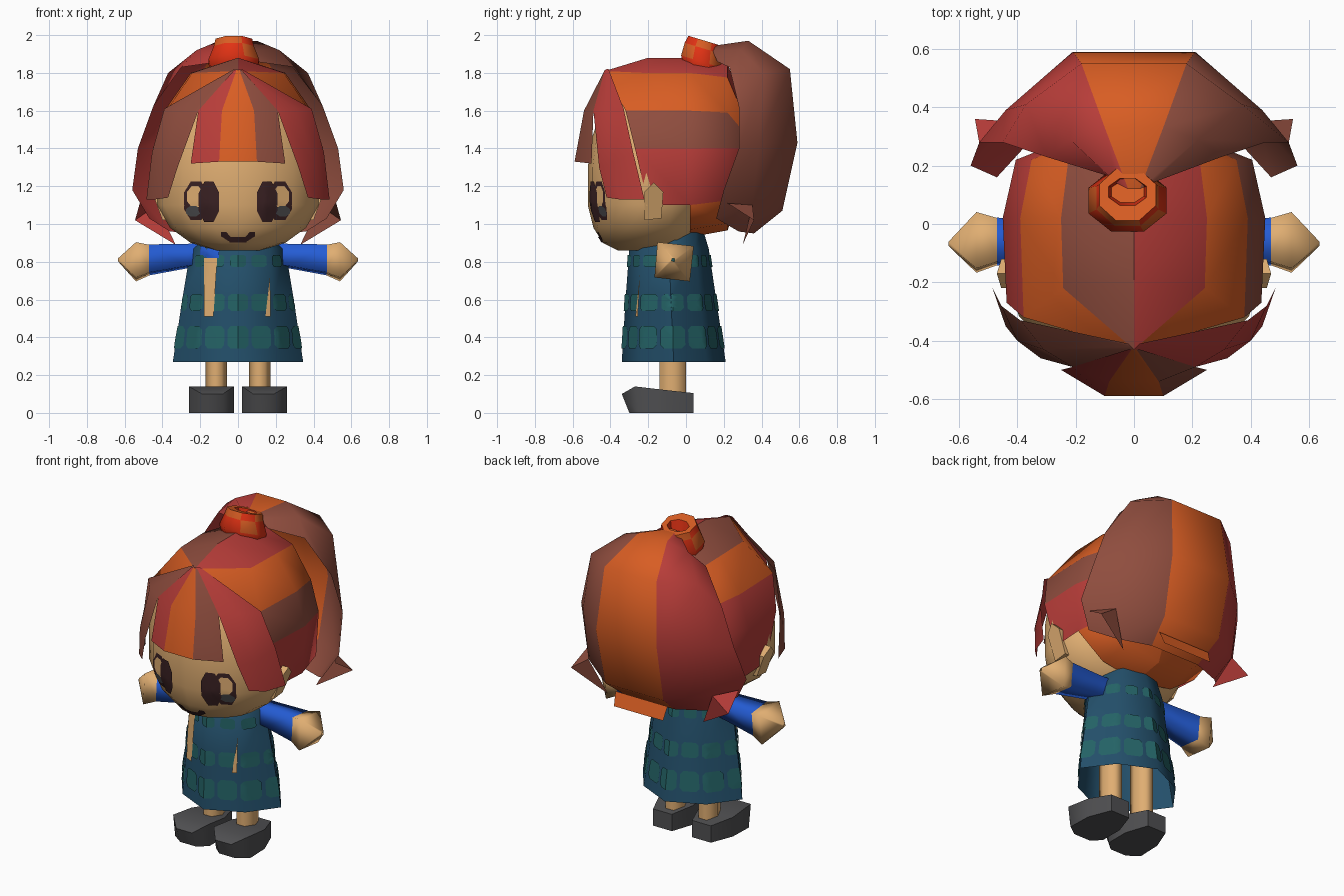
import bpy, bmesh, math
from mathutils import Vector
from mathutils.bvhtree import BVHTree

if "Cube" in bpy.data.objects:
    bpy.data.objects.remove(bpy.data.objects["Cube"])


def colour(name, *rgb):
    m = bpy.data.materials.new(name)
    m.diffuse_color = [((c / 255 + 0.055) / 1.055) ** 2.4 for c in rgb] + [1]
    m.use_nodes = True
    m.node_tree.nodes["Principled BSDF"].inputs["Base Color"].default_value = m.diffuse_color
    return m


ORANGE = colour("hair orange", 216, 93, 35)
RED = colour("hair red", 184, 61, 57)
BROWN = colour("hair brown", 143, 77, 62)
SKIN = colour("skin", 224, 174, 114)
BLUE = colour("sleeve blue", 36, 92, 212)
NAVY = colour("dress blue", 35, 79, 106)
TEAL = colour("dress teal", 36, 99, 102)
GREY = colour("shoe grey", 80, 80, 82)
DARK = colour("dark brown", 58, 33, 35)
BRIGHT = colour("bright red", 226, 50, 20)


def build(name, verts, faces, mats, index=None, angle=40, fix=True):
    """Mesh object; index lists the material of each face."""
    me = bpy.data.meshes.new(name)
    me.from_pydata([tuple(v) for v in verts], [], faces)
    for m in mats:
        me.materials.append(m)
    if index:
        for p, i in zip(me.polygons, index):
            p.material_index = i
    if fix:
        bm = bmesh.new()
        bm.from_mesh(me)
        bmesh.ops.recalc_face_normals(bm, faces=bm.faces)
        bm.to_mesh(me)
        bm.free()
    ob = bpy.data.objects.new(name, me)
    bpy.context.collection.objects.link(ob)
    if angle:
        bpy.ops.object.select_all(action='DESELECT')
        ob.select_set(True)
        bpy.context.view_layer.objects.active = ob
        bpy.ops.object.shade_smooth_by_angle(angle=math.radians(angle))
    return ob


def loft(name, rings, mats, closed=True, caps=True, colour_of=None, angle=40):
    """Skin a list of equal rings; colour_of(row, column) picks the material."""
    n = len(rings[0])
    verts = [v for r in rings for v in r]
    faces, index = [], []
    for r in range(len(rings) - 1):
        for c in range(n if closed else n - 1):
            d = (c + 1) % n
            faces.append((r * n + c, r * n + d, (r + 1) * n + d, (r + 1) * n + c))
            index.append(colour_of(r, c) if colour_of else 0)
    if caps:
        faces += [tuple(range(n)), tuple(range(len(verts) - n, len(verts)))]
        index += [0, 0]
    return build(name, verts, faces, mats, index, angle)


def oval(z, hx, yf, yb, n, front, back):
    """Horizontal superellipse ring with its own roundness in front and behind."""
    ring = []
    for i in range(n):
        a = 2 * math.pi * i / n
        s, c = math.sin(a), -math.cos(a)
        p = front if c < 0 else back
        ring.append((hx * math.copysign(abs(s) ** (2 / p), s),
                     (yf + yb) / 2 + (yb - yf) / 2 * math.copysign(abs(c) ** (2 / p), c), z))
    return ring


def surface(ob):
    return BVHTree.FromPolygons([v.co for v in ob.data.vertices],
                                [p.vertices[:] for p in ob.data.polygons])


def front_ray(u, v):
    return Vector((u, -2, v)), Vector((0, 1, 0))


def round_ray(u, v):
    d = Vector((math.sin(u), -math.cos(u), 0))
    return Vector((0, -0.07, v)) + d * 2, -d


def decal(name, outline, tree, mat, ray=front_ray, lift=0.006):
    """Thin painted plate laid onto a surface."""
    pts = [Vector(p) for p in outline]
    pts = [q for a, b in zip(pts, pts[1:] + pts[:1]) for q in (a, (a + b) / 2)]
    mid = sum(pts, Vector((0, 0))) / len(pts)
    n, verts, faces = len(pts), [], []
    for p in [mid] + [mid.lerp(q, k / 3) for k in (1, 2, 3) for q in pts]:
        o, d = ray(*p)
        hit = tree.ray_cast(o, d)[0]
        verts.append(hit - d * lift)
    for i in range(n):
        j = (i + 1) % n
        faces.append((0, 1 + i, 1 + j))
        for k in (0, n):
            faces.append((1 + k + i, 1 + k + n + i, 1 + k + n + j, 1 + k + j))
    return build(name, verts, faces, [mat], fix=False)


def octagon(x0, x1, z0, z1, k=0.28):
    w, h = (x1 - x0) * k, (z1 - z0) * k
    return [(x0 + w, z0), (x1 - w, z0), (x1, z0 + h), (x1, z1 - h),
            (x1 - w, z1), (x0 + w, z1), (x0, z1 - h), (x0, z0 + h)]


# Dress with teal patches
dress = loft("dress", [oval(z, hx, yf, yb, 8, p, p) for z, hx, yf, yb, p in (
    (.27, .345, -.34, .21, 1.5), (.6, .295, -.32, .16, 1.55),
    (.87, .25, -.30, .12, 1.7), (.97, .17, -.15, .09, 1.9))], [NAVY], caps=False, angle=60)
cloth = surface(dress)
for z, h, w in ((.40, .06, .225), (.585, .045, .22), (.805, .032, .19)):
    for i in range(12):
        a = i * math.pi / 6
        decal("dress_patch", octagon(a - w, a + w, z - h, z + h, .16), cloth, TEAL, round_ray, .006)
decal("dress_slit", [(-.18, .51), (-.13, .51), (-.11, .82), (-.18, .82)], cloth, SKIN, lift=.0095)
decal("dress_slit", [(.145, .51), (.172, .51), (.17, .73)], cloth, SKIN, lift=.0095)
decal("collar_patch", [(-.2, .82), (-.1, .82), (-.1, .88), (-.2, .88)], cloth, BLUE, lift=.009)

# Head and face
head = loft("head", [oval(*r, 16, 1.8, 2.4) for r in (
    (.86, .12, -.36, -.06), (.90, .25, -.44, 0), (.98, .36, -.49, .06), (1.10, .43, -.52, .1),
    (1.30, .43, -.52, .1), (1.45, .41, -.50, .1), (1.60, .33, -.45, .05), (1.72, .15, -.35, 0))],
    [SKIN], angle=60)
face = surface(head)
for s in (-1, 1):
    def side(outline):
        return [(s * x, z) for x, z in outline]
    decal("eye_outline", side(octagon(.16, .285, 1.02, 1.225)), face, DARK, lift=.004)
    decal("eye_white", side(octagon(.185, .27, 1.09, 1.2)), face, SKIN, lift=.006)
    decal("eye_iris", side(octagon(.20, .275, 1.04, 1.095)), face, GREY, lift=.006)
    decal("eye_pupil", side(octagon(.10, .208, 1.01, 1.225)), face, DARK, lift=.008)
    decal("mouth_corner", side([(.04, .903), (.09, .935), (.09, .957), (.062, .957), (.04, .933)]),
          face, DARK)
decal("mouth", [(-.045, .903), (.045, .903), (.045, .932), (-.045, .932)], face, DARK)

# Paired limbs: ears, sleeves, hands, legs, shoes
for s in (-1, 1):
    ear = [(-.22, 1.17, .455), (-.17, 1.22, .47), (-.12, 1.17, .455), (-.13, 1.03, .40),
           (-.22, 1.02, .40)]
    loft("ear", [[(s * (x - d), y, z) for y, z, x in ear] for d in (.1, 0)], [SKIN], angle=0)

    def square(x, yc, zc, k):
        return [(s * x, yc + a * k, zc + b * k) for a, b in
                ((-.85, 1), (1, .8), (.8, -1), (-1, -.8))]
    loft("sleeve", [square(.18, -.06, .84, .06), square(.27, -.06, .83, .065),
                    square(.47, -.06, .81, .082)], [BLUE], caps=False, angle=120)
    loft("hand", [square(.46, -.06, .81, .078), square(.54, -.063, .80, .104),
                  square(.635, -.068, .81, .008)], [SKIN], caps=False, angle=120)
    loft("leg", [[(s * .115 + .056 * math.cos(a), -.07 + .08 * math.sin(a), z)
                  for a in [math.pi / 3 * i for i in range(6)]] for z in (.08, .5)], [SKIN], angle=70)
    # each shoe ring: bottom y, top y, inner x, outer x, top z
    loft("shoe", [[(s * x0, yb, 0), (s * x1, yb, 0), (s * x1, yt, z1), (s * x0, yt, z1)]
                  for yb, yt, x0, x1, z1 in ((.04, .04, .07, .20, .105), (-.10, -.10, .022, .255, .12),
                                             (-.25, -.27, .022, .26, .14), (-.30, -.34, .08, .19, .10))],
         [GREY], angle=50)

# Striped hair cap, each half running from a front pole to the back
section = [(0, 1.88), (.25, 1.8), (.39, 1.6), (.45, 1.4), (.43, 1.1), (.25, .97), (0, .93)]
front_y = [-.2, -.22, -.32, -.27, -.2, -.1, -.1]
for s in (-1, 1):
    pole = (0, -.43, 1.81)
    rings = [[pole] * 7,
             [(s * x * .97, y, z) for (x, z), y in zip(section, front_y)],
             [(s * x, .02, z) for x, z in section],
             [(s * x * .9, .22, 1.45 + (z - 1.45) * .93) for x, z in section],
             [(0, .38, 1.4)] * 7]
    verts = [v for r in rings for v in r]
    faces, index = [], []
    for r in range(4):
        for c in range(6):
            if (r == 0 and c > 1) or (r == 1 and c > 3):
                continue        # openings for the face
            a, b = r * 7 + c, r * 7 + 7 + c
            f = (a, a + 1, b + 1, b)
            faces.append((a, b + 1, b) if r == 0 else (a, a + 1, b) if r == 3 else f)
            index.append((0, 1, 2, 0 if s > 0 else 2, 1, 1)[c])
    build("hair_cap", verts, faces, [RED, ORANGE, BROWN] if s > 0 else [BROWN, ORANGE, RED],
          index, angle=60)

# Fringe and side locks
loft("fringe", [[(x * .1, -.43, 1.815) for x in (-.2, -.08, .08, .2)],
                [(-.21, -.49, 1.6), (-.085, -.54, 1.6), (.085, -.54, 1.6), (.21, -.49, 1.6)],
                [(-.25, -.50, 1.32), (-.1, -.59, 1.33), (.1, -.59, 1.33), (.25, -.50, 1.32)]],
     [RED, ORANGE, BROWN], closed=False, caps=False, colour_of=lambda r, c: c)
for s, m in ((1, RED), (-1, BROWN)):
    rows = [[(0, -.43, 1.815), (.01, -.42, 1.82), (.02, -.41, 1.82)],
            [(.21, -.49, 1.6), (.31, -.43, 1.61), (.39, -.33, 1.61)],
            [(.32, -.46, 1.3), (.40, -.40, 1.32), (.455, -.28, 1.38)],
            [(.37, -.42, 1.14), (.44, -.35, 1.13), (.485, -.22, 1.13)]]
    loft("side_lock", [[(s * x, y, z) for x, y, z in r] for r in rows], [m],
         closed=False, caps=False)

# Ponytail shell: rows from the knot down, half given and mirrored
tail = [[(.02, .12, 1.94), (.06, .14, 1.92), (.09, .165, 1.86)],
        [(.10, .33, 1.97), (.22, .29, 1.92), (.30, .23, 1.83)],
        [(.18, .55, 1.82), (.37, .41, 1.80), (.45, .28, 1.62)],
        [(.21, .59, 1.43), (.44, .39, 1.43), (.53, .28, 1.40)],
        [(.20, .51, 1.07), (.43, .35, 1.10), (.56, .20, 1.18)],
        [(.17, .36, .95), (.36, .28, .96), (.47, .16, 1.03)]]
loft("ponytail", [[(-x, y, z) for x, y, z in r[::-1]] + r for r in tail],
     [RED, ORANGE, BROWN], closed=False, caps=False, angle=60,
     colour_of=lambda r, c: (0, 0, 1, 2, 2)[c])
for s, m in ((1, BROWN), (-1, RED)):
    build("ponytail_flip", [(s * .43, .352, 1.10), (s * .545, .36, 1.02), (s * .33, .30, .89),
                            (s * .52, .22, 1.11)], [(0, 1, 2), (0, 3, 1)], [m], angle=60)
build("ponytail_curl", [(-.18, .44, 1.0), (.18, .44, 1.0), (.17, .47, .92), (-.17, .47, .92)],
      [(0, 1, 2, 3)], [ORANGE], angle=0)

# Hair tie: leaning tapered band with a sunken top
tie = [(.08, 1.82, .135, .10), (.08, 1.86, .145, .115), (.09, 1.93, .115, .105),
       (.10, 1.97, .105, .095), (.11, 1.965, .07, .05), (.11, 1.90, .06, .04)]
loft("hair_tie", [[(rx * math.cos(a) - .022, y + ry * math.sin(a), z - .3 * ry * math.sin(a))
                   for a in [math.pi / 4 * i + math.pi / 8 for i in range(8)]]
                  for y, z, rx, ry in tie], [ORANGE, BRIGHT], angle=50,
     colour_of=lambda r, c: 1 if r == 0 or r == 4 or (r == 1 and c % 3) or (r == 2 and c % 3 == 0) else 0)
